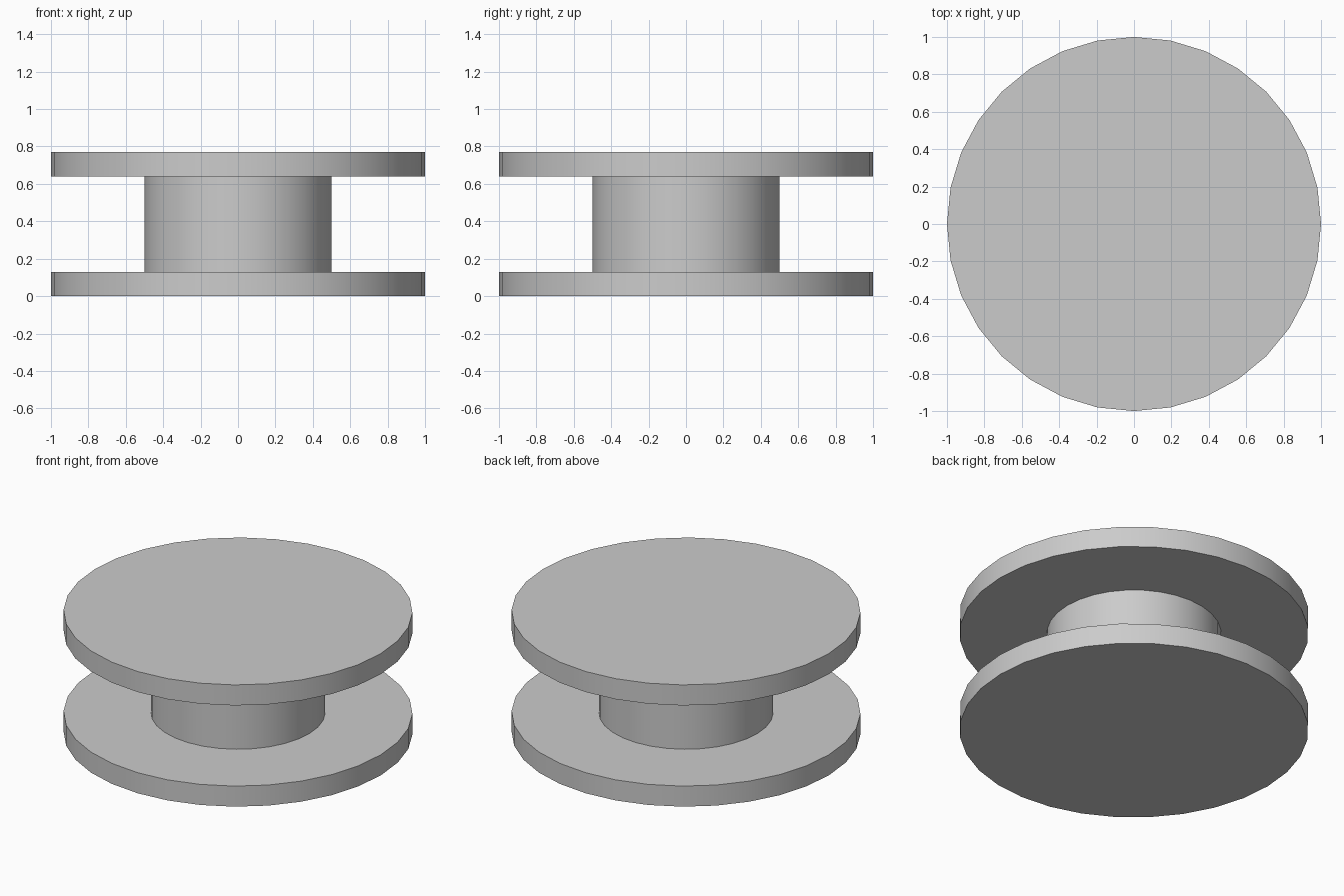
import bpy
import math

cube = bpy.data.objects.get("Cube")
if cube:
    bpy.data.objects.remove(cube, do_unlink=True)

# Single grey material
GREY = (0.6, 0.6, 0.6, 1.0)
grey = bpy.data.materials.new("plain grey")
grey.use_nodes = True
grey.diffuse_color = GREY
grey.node_tree.nodes["Principled BSDF"].inputs["Base Color"].default_value = GREY

HEIGHT = 0.77
FLANGE = 0.13  # flange thickness


def disc(name, radius, bottom, top):
    """Upright 32-sided cylinder between two heights, with smooth sides."""
    bpy.ops.mesh.primitive_cylinder_add(
        vertices=32, radius=radius, depth=top - bottom,
        location=(0, 0, (bottom + top) / 2))
    obj = bpy.context.object
    obj.name = name
    obj.data.materials.append(grey)
    bpy.ops.object.shade_smooth_by_angle(angle=math.radians(30))
    return obj


# Two wide flanges joined by a narrower hub
disc("bottom_flange", 1.0, 0.0, FLANGE)
disc("hub", 0.5, FLANGE, HEIGHT - FLANGE)
disc("top_flange", 1.0, HEIGHT - FLANGE, HEIGHT)
